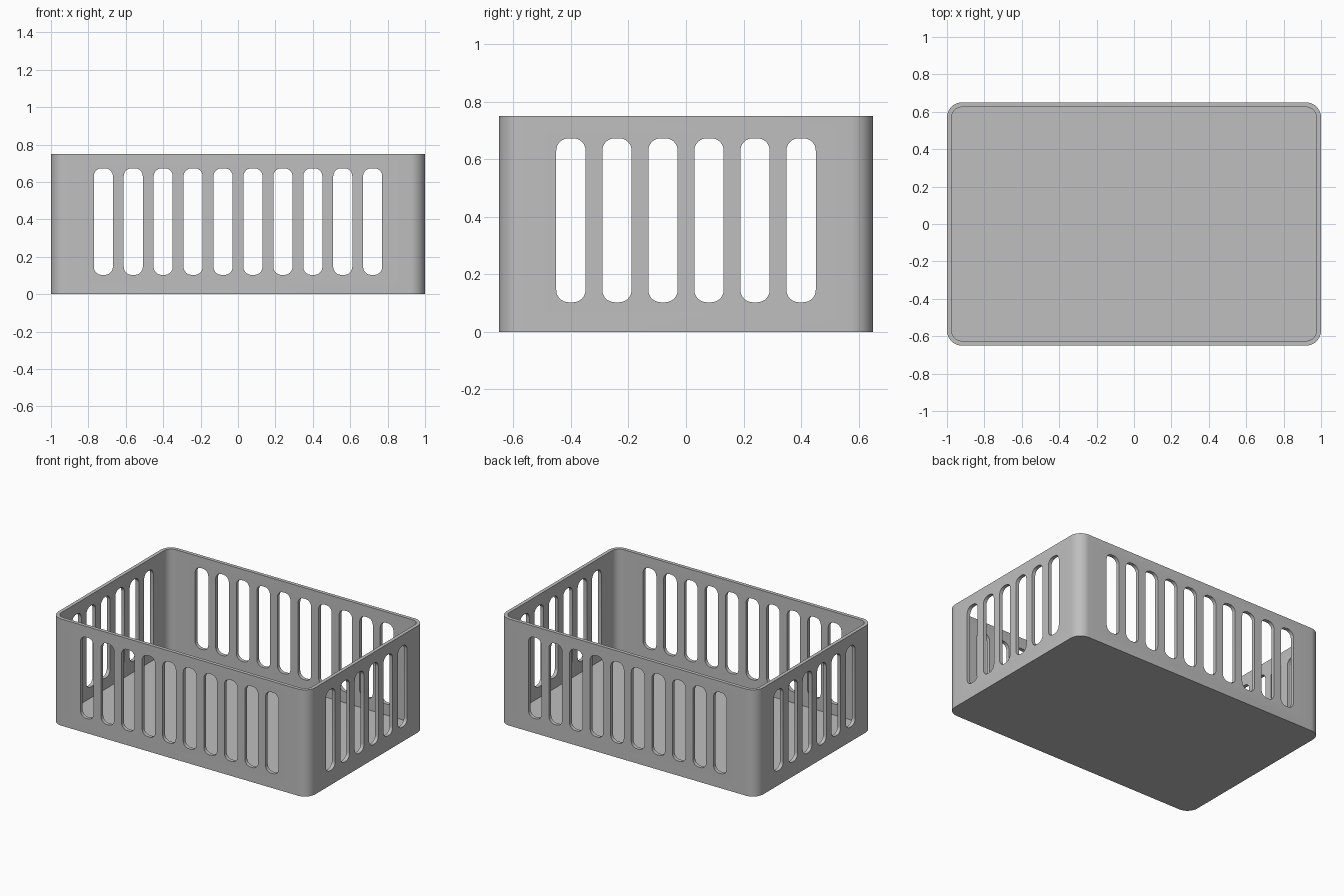
import bpy
import bmesh
from math import cos, sin, pi, radians
from mathutils import Matrix, Vector

cube = bpy.data.objects.get("Cube")
if cube:
    bpy.data.objects.remove(cube, do_unlink=True)

LENGTH, WIDTH, HEIGHT = 2.0, 1.3, 0.75
WALL, CORNER = 0.025, 0.08
SLOT_W, SLOT_H, SLOT_Z, PITCH = 0.102, 0.57, 0.388, 0.16


def add_prism(bm, w, h, r, depth, matrix, steps=8):
    """Rounded rectangle extruded along its local z, then placed by matrix."""
    verts = []
    for i, (sx, sy) in enumerate([(1, 1), (-1, 1), (-1, -1), (1, -1)]):
        for s in range(steps + 1):
            a = (i + s / steps) * pi / 2
            point = Vector((sx * (w / 2 - r) + r * cos(a), sy * (h / 2 - r) + r * sin(a), 0))
            verts.append(bm.verts.new(matrix @ point))
    face = bm.faces.new(verts)
    top = bmesh.ops.extrude_face_region(bm, geom=[face])["geom"]
    offset = matrix.to_3x3() @ Vector((0, 0, depth))
    bmesh.ops.translate(bm, vec=offset, verts=[v for v in top if isinstance(v, bmesh.types.BMVert)])


def make_object(name, prisms):
    bm = bmesh.new()
    for prism in prisms:
        add_prism(bm, *prism)
    bmesh.ops.recalc_face_normals(bm, faces=bm.faces)
    mesh = bpy.data.meshes.new(name)
    bm.to_mesh(mesh)
    bm.free()
    obj = bpy.data.objects.new(name, mesh)
    bpy.context.collection.objects.link(obj)
    return obj


def slots(count, turn):
    """Row of upright slots passing through both opposite walls."""
    for i in range(count):
        across = (i - (count - 1) / 2) * PITCH
        place = Matrix.Translation((across, LENGTH, SLOT_Z)) @ Matrix.Rotation(pi / 2, 4, "X")
        yield SLOT_W, SLOT_H, 0.043, 2 * LENGTH, Matrix.Rotation(turn, 4, "Z") @ place


# Outer shell
basket = make_object("basket", [(LENGTH, WIDTH, CORNER, HEIGHT, Matrix())])

# Hollow interior, then the slots in the long and short walls
cutters = [
    make_object("interior_cutter", [(LENGTH - 2 * WALL, WIDTH - 2 * WALL, CORNER - WALL,
                                     HEIGHT, Matrix.Translation((0, 0, WALL)))]),
    make_object("long_wall_slot_cutter", slots(10, 0)),
    make_object("short_wall_slot_cutter", slots(6, pi / 2)),
]
for cutter in cutters:
    cutter.hide_render = True
    mod = basket.modifiers.new(cutter.name, "BOOLEAN")
    mod.operation = "DIFFERENCE"
    mod.solver = "EXACT"
    mod.object = cutter

# Bake the cuts and drop the cutters
bpy.context.view_layer.update()
evaluated = basket.evaluated_get(bpy.context.evaluated_depsgraph_get())
baked = bpy.data.meshes.new_from_object(evaluated)
basket.modifiers.clear()
basket.data = baked
for cutter in cutters:
    bpy.data.objects.remove(cutter, do_unlink=True)

# Grey plastic
grey = bpy.data.materials.new("grey_plastic")
grey.use_nodes = True
colour = (0.52, 0.52, 0.52, 1)
grey.diffuse_color = colour
grey.node_tree.nodes["Principled BSDF"].inputs["Base Color"].default_value = colour
basket.data.materials.clear()
basket.data.materials.append(grey)

# Smooth corners with crisp rims
bpy.ops.object.select_all(action="DESELECT")
basket.select_set(True)
bpy.context.view_layer.objects.active = basket
bpy.ops.object.shade_smooth_by_angle(angle=radians(30))
